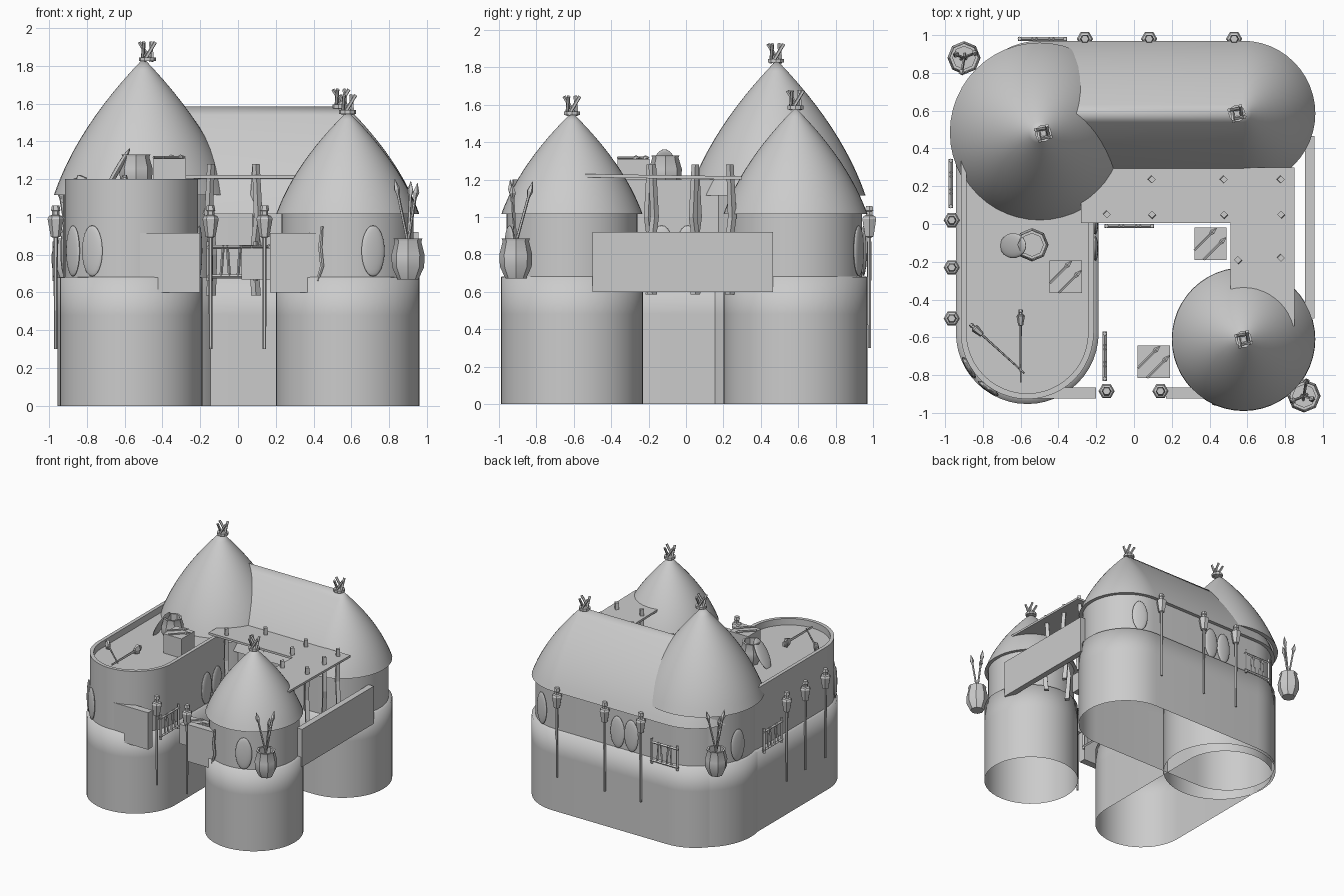
import bpy, bmesh, math
from math import sin, cos, pi, radians
from mathutils import Vector, Matrix

cube = bpy.data.objects.get("Cube")
if cube:
    bpy.data.objects.remove(cube, do_unlink=True)

clay = bpy.data.materials.new("light_grey_clay")
clay.use_nodes = True
GREY = (0.6, 0.6, 0.6, 1)
clay.diffuse_color = GREY
clay.node_tree.nodes["Principled BSDF"].inputs["Base Color"].default_value = GREY


def finish(name, bm, smooth=None):
    """Turn a bmesh into an object; smooth is an angle in degrees."""
    bmesh.ops.remove_doubles(bm, verts=bm.verts, dist=0.0005)
    bmesh.ops.recalc_face_normals(bm, faces=bm.faces)
    me = bpy.data.meshes.new(name)
    bm.to_mesh(me)
    bm.free()
    me.materials.append(clay)
    ob = bpy.data.objects.new(name, me)
    bpy.context.collection.objects.link(ob)
    if smooth:
        bpy.ops.object.select_all(action='DESELECT')
        ob.select_set(True)
        bpy.context.view_layer.objects.active = ob
        bpy.ops.object.shade_smooth_by_angle(angle=radians(smooth))
    return ob


def bridge(bm, rings):
    for a, b in zip(rings, rings[1:]):
        n = len(a)
        for i in range(n):
            j = (i + 1) % n
            bm.faces.new((a[i], a[j], b[j], b[i]))


def stadium(name, p0, p1, profile, smooth=40, n=24):
    """Sweep (radius, height) pairs round the segment p0-p1."""
    bm = bmesh.new()
    p0, p1 = Vector(p0), Vector(p1)
    d = p1 - p0
    start = math.atan2(d.y, d.x) + pi / 2
    rings = []
    for r, z in profile:
        ring = []
        for c, a0 in ((p0, start), (p1, start + pi)):
            for i in range(n + 1):
                a = a0 + pi * i / n
                ring.append(bm.verts.new((c.x + r * cos(a), c.y + r * sin(a), z)))
        rings.append(ring)
    bridge(bm, rings)
    return finish(name, bm, smooth)


def rod(name, pts, rads, n=6, smooth=None):
    """Loft rings of the given radii along the points."""
    bm = bmesh.new()
    pts = [Vector(p) for p in pts]
    q = (pts[-1] - pts[0]).to_track_quat('Z', 'Y')
    rings = [[bm.verts.new(p + q @ Vector((r * cos(2 * pi * i / n), r * sin(2 * pi * i / n), 0)))
              for i in range(n)] for p, r in zip(pts, rads)]
    bm.faces.new(rings[0])
    bm.faces.new(rings[-1])
    bridge(bm, rings)
    return finish(name, bm, smooth)


def box(name, lo, hi):
    bm = bmesh.new()
    lo, hi = Vector(lo), Vector(hi)
    bmesh.ops.create_cube(bm, size=1, matrix=Matrix.Translation((lo + hi) / 2)
                          @ Matrix.Diagonal((*(hi - lo), 1)))
    return finish(name, bm)


def roof_profile(r, eave, peak):
    steps = [i / 12 for i in range(13)]
    out = [(r * (1.48 * t - 0.48 * t * t), peak - (peak - eave) * t) for t in steps]
    return out + [(r - 0.035, eave)]


def base_profile(r):
    return [(r, 0), (r, 0.48), (r, 0.68), (r - 0.05, 0.685)]


# Round towers, long hall and terrace
MAIN, FRONT = (-0.5, 0.485), (0.58, -0.61)
HALL0, HALL1 = (-0.5, 0.585), (0.575, 0.585)
buildings = (("main_tower", MAIN, MAIN, 0.455, 0.425, 1.115, 0.475, 1.84),
             ("front_tower", FRONT, FRONT, 0.38, 0.35, 1.015, 0.378, 1.56),
             ("long_hall", HALL0, HALL1, 0.385, 0.355, 1.015, 0.385, 1.585))
for name, p0, p1, rb, rw, eave, rr, peak in buildings:
    stadium(name + "_base", p0, p1, base_profile(rb), smooth=95)
    stadium(name + "_wall", p0, p1, [(rw, 0.67), (rw, eave + 0.01)])
    stadium(name + "_roof", p0, p1, roof_profile(rr, eave, peak))

T0 = (-0.565, -0.575)
stadium("terrace_base", T0, (-0.565, 0.48), base_profile(0.378), smooth=95)
stadium("terrace_wall_and_deck", T0, (-0.565, 0.3),
        [(0.352, 0.67), (0.352, 1.2), (0.322, 1.2), (0.322, 1.145), (0, 1.145)])

# Roof finials: a ring holding crossed sticks
for x, y, z in ((-0.48, 0.48, 1.825), (0.58, -0.61, 1.545), (0.545, 0.585, 1.575)):
    rod("finial_ring", [(x, y, z), (x, y, z + 0.02)], [0.045, 0.045], 10)
    for k in range(4):
        a = k * pi / 2 + 0.3
        c, s = cos(a), sin(a)
        rod("finial_stick", [(x + 0.02 * c + 0.025 * s, y + 0.02 * s - 0.025 * c, z),
                             (x + 0.03 * c - 0.035 * s, y + 0.03 * s + 0.035 * c, z + 0.1)],
            [0.01, 0.01], 5)

# Parapets
box("parapet_side", (0.905, -0.5, 0.6), (0.955, 0.465, 0.92))
box("parapet_front_right", (-0.52, -0.925, 0.6), (-0.2, -0.865, 0.915))
box("parapet_front_left", (0.17, -0.925, 0.6), (0.44, -0.865, 0.915))

# L-shaped canopy on crooked posts
bm = bmesh.new()
outline = [(-0.28, 0.005), (0.51, 0.005), (0.51, -0.54), (0.85, -0.54), (0.85, 0.3), (-0.28, 0.3)]
face = bm.faces.new([bm.verts.new((x, y, 1.222 - 0.015 * y)) for x, y in outline])
ext = bmesh.ops.extrude_face_region(bm, geom=[face])
bmesh.ops.translate(bm, vec=(0, 0, -0.018),
                    verts=[v for v in ext["geom"] if isinstance(v, bmesh.types.BMVert)])
finish("canopy", bm)
posts = [(x, y) for x in (0.095, 0.476, 0.778) for y in (0.235, 0.05)]
posts += [(-0.143, 0.05), (0.55, -0.19), (0.778, -0.18)]
for k, (x, y) in enumerate(posts):
    w = 0.012 * (-1) ** k
    rod("canopy_post", [(x, y, 0.585), (x + w, y - w, 0.8), (x - w, y + w, 1.0), (x, y, 1.28)],
        [0.026, 0.021, 0.023, 0.02], 4)


# Torches
def torch(foot, direction):
    foot, d = Vector(foot), Vector(direction).normalized()
    prof = ((0, 0.009), (0.45, 0.011), (0.59, 0.012), (0.595, 0.026), (0.69, 0.043), (0.705, 0.035),
            (0.71, 0.02), (0.73, 0.02), (0.735, 0.025), (0.76, 0.02))
    return rod("torch", [foot + d * h for h, _ in prof], [r for _, r in prof], 6)


spots = [(x, 0.98) for x in (-0.26, 0.08, 0.53)]
spots += [(-0.965, y) for y in (0.02, -0.23, -0.5)] + [(-0.145, -0.885), (0.14, -0.885)]
for x, y in spots:
    torch((x, y, 0.3), (0, 0, 1))

# Torches lying on the terrace deck
for foot, direction in (((-0.6, -0.84), (0, 1, 0)), ((-0.58, -0.79), (-0.74, 0.67, 0))):
    t = torch((0, 0, 0), direction)
    t.scale = (0.51, 0.51, 1)
    t.location = (*foot, 1.185)


# Pots, with spears in the outer two
def pot(name, x, y, z, h):
    prof = ((0.055, 0), (0.085, 0.3), (0.088, 0.6), (0.07, 0.93), (0.076, 1), (0.06, 1), (0.062, 0.55))
    rod(name, [(x, y, z + t * h) for _, t in prof] + [(x, y, z + 0.55 * h)],
        [r for r, _ in prof] + [0.02], 8, 40)


for x, y in ((-0.9, 0.88), (0.9, -0.91)):
    s = math.copysign(1, x)
    pot("spear_pot", x, y, 0.67, 0.215)
    for dx, dy, top in ((-0.07, -0.03, 1.2), (0.015, 0.09, 1.19), (0.05, -0.02, 1.18)):
        foot = Vector((x - 0.3 * s * dx, y - 0.3 * s * dy, 0.76))
        tip = Vector((x + s * dx, y + s * dy, top))
        fr = (0, 0.8, 0.82, 0.88, 1)
        rod("spear", [foot.lerp(tip, f) for f in fr], [0.008, 0.008, 0.01, 0.018, 0.001], 5)
pot("terrace_pot", -0.54, -0.11, 1.145, 0.185)


# Oval shields
def shield(x, y, z, angle, lean=0):
    bm = bmesh.new()
    bmesh.ops.create_uvsphere(bm, u_segments=20, v_segments=12, radius=1,
                              matrix=Matrix.LocRotScale(None, None, (0.016, 0.066, 0.135)))
    ob = finish("shield", bm, 60)
    ob.rotation_euler = (0, radians(lean), radians(angle))
    ob.location = (x, y, z)


def wall_shield(c, r, angle):
    a = radians(angle)
    shield(c[0] + r * cos(a), c[1] + r * sin(a), 0.82, angle)


for centre, r, angle in ((T0, 0.36, -149), (T0, 0.36, -125), (FRONT, 0.36, -68),
                         (HALL1, 0.365, 68), (MAIN, 0.435, 163)):
    wall_shield(centre, r, angle)
for x in (-0.15, -0.02):
    shield(x, 0.95, 0.82, 90)
for y in (-0.13, 0.01):
    shield(-0.205, y, 0.82, 0)
shield(-0.64, -0.115, 1.245, 0, 30)


# Stick grilles
def grille(x, y, along):
    c, u = Vector((x, y, 0)), Vector(along)

    def bar(a, za, b, zb, r):
        rod("grille_bar", [c + u * a + Vector((0, 0, za)), c + u * b + Vector((0, 0, zb))], [r, r], 4)
    for z in (0.685, 0.84):
        bar(-0.13, z, 0.13, z, 0.011)
    for a in (-0.12, 0.12):
        bar(a, 0.66, a, 0.87, 0.012)
    for k, a in enumerate((-0.065, -0.02, 0.025, 0.07)):
        bar(a, 0.685, a + 0.012 * (-1) ** k, 0.85, 0.008)


grille(-0.485, 0.98, (1, 0, 0))
grille(-0.025, -0.01, (1, 0, 0))
grille(-0.97, 0.215, (0, 1, 0))
grille(-0.155, -0.7, (0, 1, 0))

# Crates with crossed spears on top
for x, y, z in ((0.405, -0.105, 0.67), (0.105, -0.73, 0.67), (-0.362, -0.28, 1.145)):
    box("crate", (x - 0.086, y - 0.086, z), (x + 0.086, y + 0.086, z + 0.165))
    for s, o in ((1, 0.025), (1, -0.025)):
        mid = Vector((x + o, y - o, z + 0.172))
        d = Vector((0.06, 0.06, 0)) * s
        rod("crate_spear", [mid - d, mid + d * 0.4, mid + d * 0.6, mid + d], [0.007, 0.007, 0.014, 0.001], 5)

# Bent stick leaning on the front tower
rod("bent_stick", [(0.42, -0.95, 0.66), (0.445, -0.95, 0.74), (0.435, -0.95, 0.84), (0.445, -0.95, 0.95)],
    [0.009, 0.012, 0.012, 0.008], 6)
